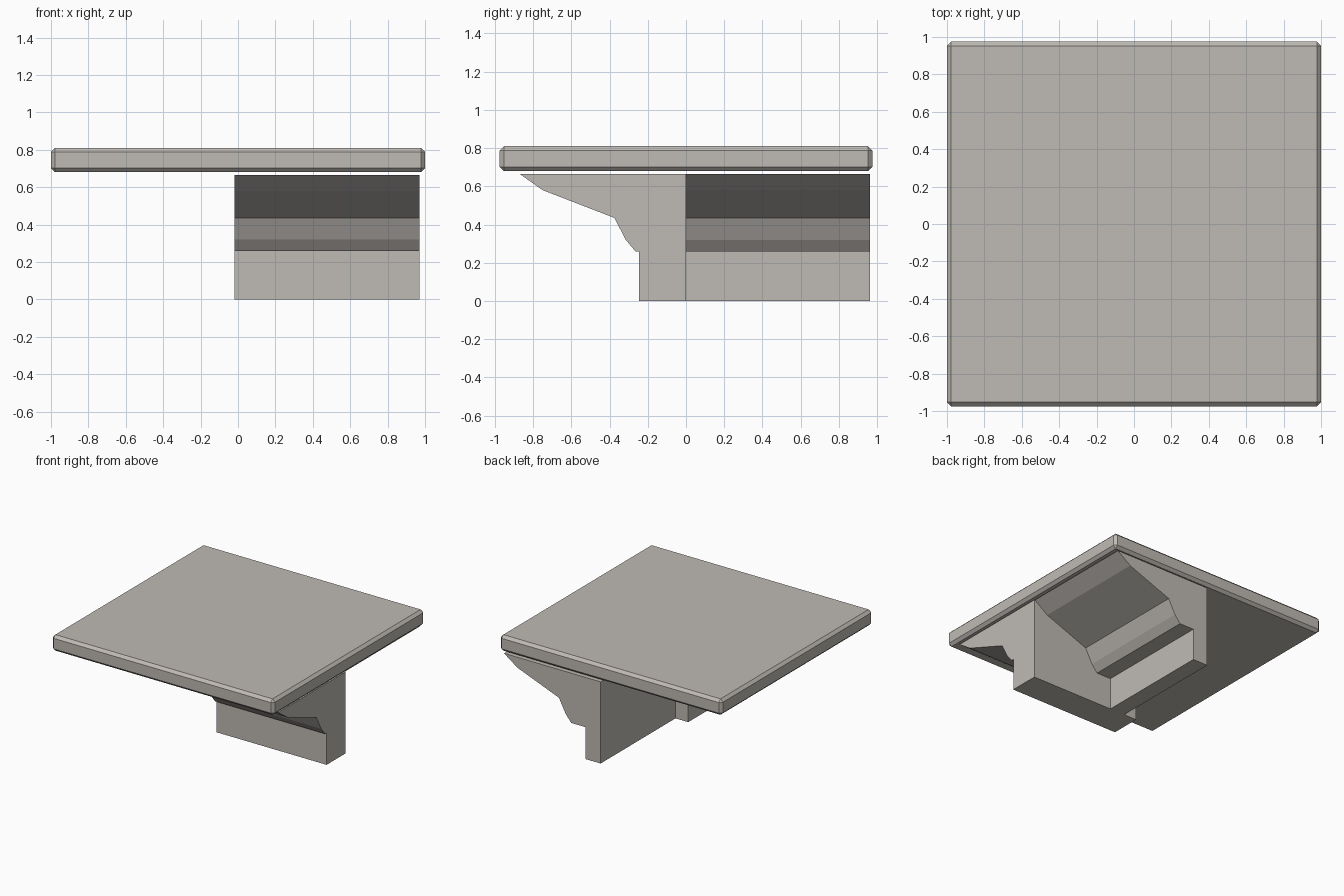
import bpy
import bmesh

cube = bpy.data.objects.get("Cube")
if cube:
    bpy.data.objects.remove(cube, do_unlink=True)

# Single warm stone grey
stone = bpy.data.materials.new("warm_grey_stone")
stone.use_nodes = True
colour = (0.52, 0.49, 0.455, 1.0)
stone.diffuse_color = colour
stone.node_tree.nodes["Principled BSDF"].inputs["Base Color"].default_value = colour


def add_object(name, bm):
    bmesh.ops.recalc_face_normals(bm, faces=bm.faces[:])
    mesh = bpy.data.meshes.new(name)
    bm.to_mesh(mesh)
    bm.free()
    mesh.materials.append(stone)
    obj = bpy.data.objects.new(name, mesh)
    bpy.context.collection.objects.link(obj)
    return obj


def extrude_profile(name, profile, place, start, end):
    """Sweep an (outward, height) profile from start to end."""
    bm = bmesh.new()
    face = bm.faces.new([bm.verts.new(place(d, start, z)) for d, z in profile])
    swept = bmesh.ops.extrude_face_region(bm, geom=[face])
    shift = [b - a for a, b in zip(place(0, start, 0), place(0, end, 0))]
    verts = [v for v in swept["geom"] if isinstance(v, bmesh.types.BMVert)]
    bmesh.ops.translate(bm, verts=verts, vec=shift)
    return add_object(name, bm)


def bracket_profile(foot):
    """Stepped corbel outline with a foot of the given thickness."""
    return [(0, 0), (foot, 0), (foot, 0.26), (0.265, 0.26), (0.315, 0.32),
            (0.375, 0.435), (0.75, 0.58), (0.87, 0.665), (0, 0.665)]


# Top slab with chamfered edges
bm = bmesh.new()
bmesh.ops.create_cube(bm, size=1)
bmesh.ops.scale(bm, verts=bm.verts[:], vec=(2.0, 1.95, 0.13))
bmesh.ops.translate(bm, verts=bm.verts[:], vec=(0, 0, 0.745))
bmesh.ops.bevel(bm, geom=bm.edges[:], offset=0.022, segments=1, affect='EDGES')
add_object("top_slab", bm)

# Front bracket projects forward, side bracket projects to the left
extrude_profile("front_bracket", bracket_profile(0.245),
                lambda d, t, z: (t, -d, z), -0.02, 0.97)
extrude_profile("side_bracket", bracket_profile(0.135),
                lambda d, t, z: (0.095 + d, t, z), 0.0, 0.963)
